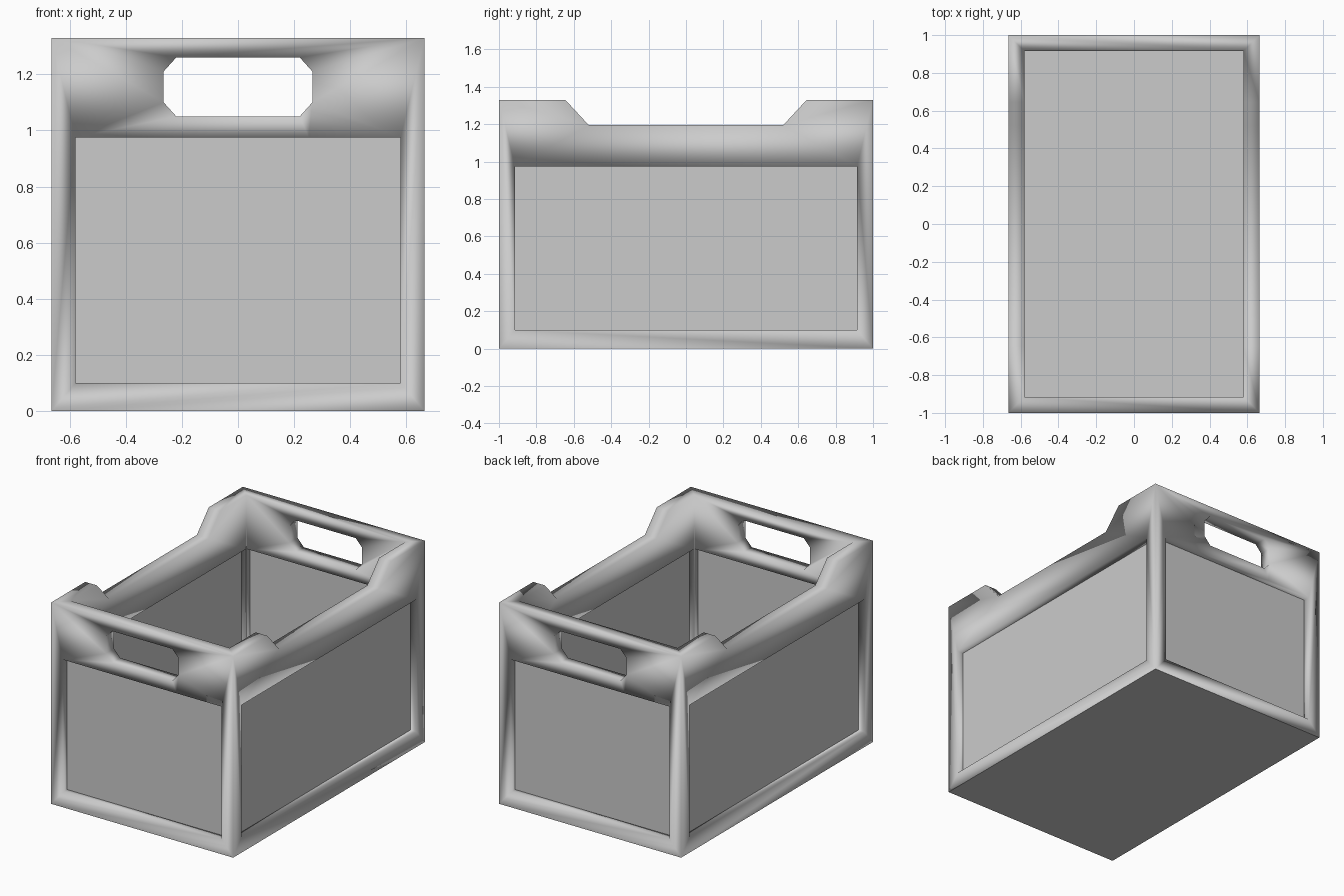
import bpy, bmesh
from mathutils import Vector

if "Cube" in bpy.data.objects:
    bpy.data.objects.remove(bpy.data.objects["Cube"])

W, D, H = 0.665, 1.0, 1.33      # half width, half depth, height
PX, PY, P0, P1 = 0.58, 0.915, 0.10, 0.975   # recessed panel limits = inner walls
R = 0.045                       # panel recess depth
FLOOR = 0.05


def make(name, bm):
    bmesh.ops.recalc_face_normals(bm, faces=bm.faces)
    me = bpy.data.meshes.new(name)
    bm.to_mesh(me)
    bm.free()
    ob = bpy.data.objects.new(name, me)
    bpy.context.collection.objects.link(ob)
    return ob


def box(name, lo, hi):
    bm = bmesh.new()
    bmesh.ops.create_cube(bm, size=1)
    for v in bm.verts:
        v.co = Vector([lo[i] if v.co[i] < 0 else hi[i] for i in range(3)])
    return make(name, bm)


def prism(name, points, axis, lo, hi):
    """Extrude a 2D (horizontal, z) profile along x (0) or y (1)."""
    bm = bmesh.new()
    place = lambda p, d: (d, p[0], p[1]) if axis == 0 else (p[0], d, p[1])
    face = bm.faces.new([bm.verts.new(place(p, lo)) for p in points])
    ext = bmesh.ops.extrude_face_region(bm, geom=[face])
    for v in ext['geom']:
        if isinstance(v, bmesh.types.BMVert):
            v.co[axis] = hi
    return make(name, bm)


def cut(ob, cutter):
    mod = ob.modifiers.new("cut", 'BOOLEAN')
    mod.operation, mod.solver, mod.object = 'DIFFERENCE', 'EXACT', cutter
    bpy.context.view_layer.objects.active = ob
    bpy.ops.object.modifier_apply(modifier=mod.name)
    bpy.data.objects.remove(cutter)


# Crate shell with thick walls
frame = box("crate_frame", (-W, -D, 0), (W, D, H))
cut(frame, box("cavity", (-PX, -PY, FLOOR), (PX, PY, 2)))

# Lowered long rims
cut(frame, prism("rim_notch", [(-0.52, 1.195), (0.52, 1.195), (0.645, H),
                               (0.645, 1.6), (-0.645, 1.6), (-0.645, H)], 0, -1, 1))

# Handle openings through both short walls
x, c = 0.265, 0.045
cut(frame, prism("handle_hole", [(-x + c, 1.05), (x - c, 1.05), (x, 1.10), (x, 1.21),
                                 (x - c, 1.26), (-x + c, 1.26), (-x, 1.21), (-x, 1.10)],
                 1, -1.5, 1.5))

# Windows for the recessed panels, a hair inside the posts
E = 0.001
cut(frame, box("end_window", (-PX + E, -1.5, P0), (PX - E, 1.5, P1)))
cut(frame, box("side_window", (-1, -PY + E, P0), (1, PY - E, P1)))

# Soft shading on the frame, flat floor and underside
for f in frame.data.polygons:
    f.use_smooth = not (abs(f.normal.z) > 0.99 and f.center.z < 0.06)

# Thin panels in the middle of the wall thickness
for s, end, side in ((-1, "front", "left"), (1, "back", "right")):
    ys = sorted((s * (D - R), s * (D - R - 0.004)))
    box(end + "_panel", (-PX, ys[0], P0), (PX, ys[1], P1))
    xs = sorted((s * (W - R), s * (W - R - 0.004)))
    box(side + "_panel", (xs[0], -PY, P0), (xs[1], PY, P1))
